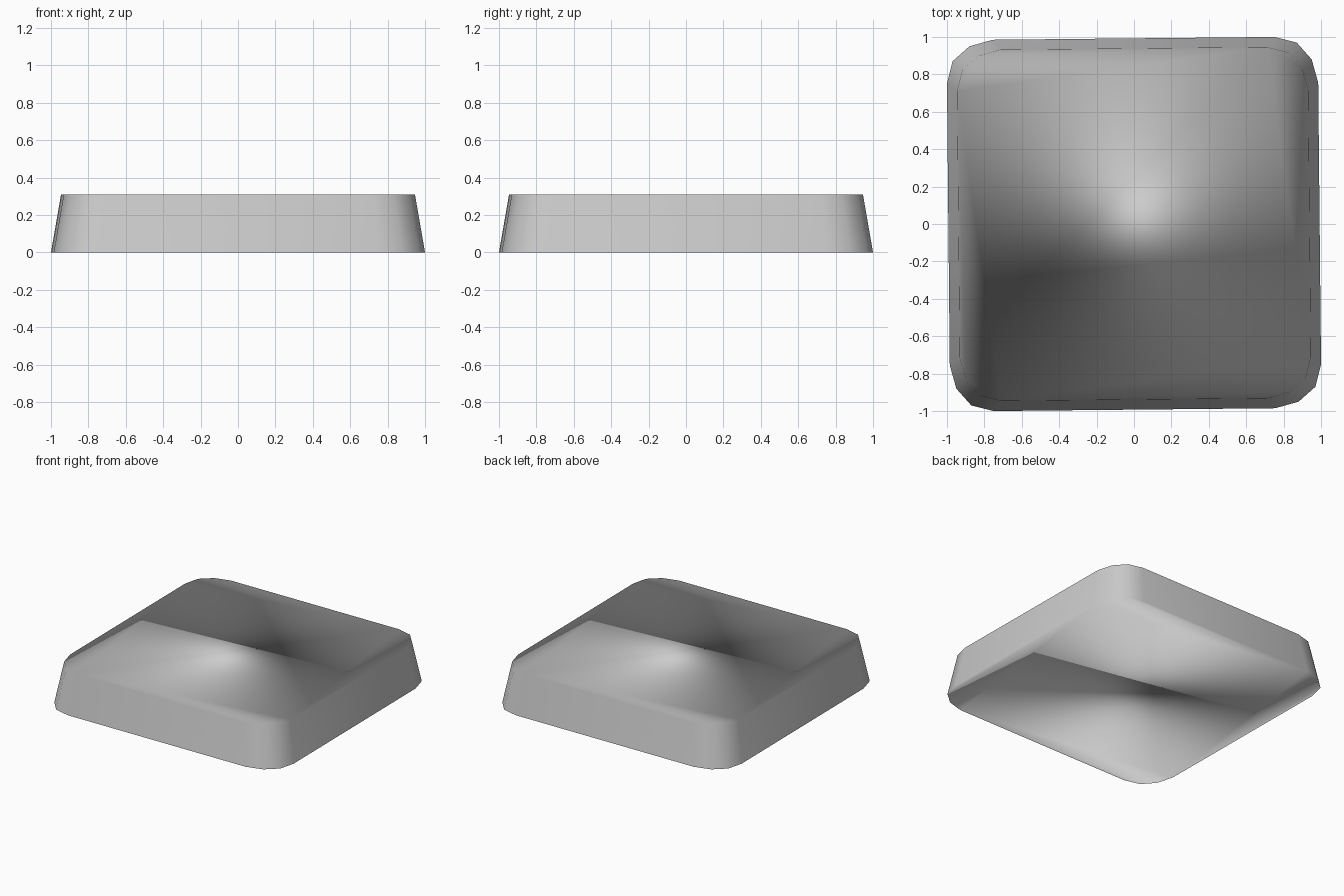
import bpy
import bmesh
from mathutils import Vector

cube = bpy.data.objects.get("Cube")
if cube:
    bpy.data.objects.remove(cube, do_unlink=True)

HEIGHT = 0.31
TOP_SCALE = 0.946

# One chamfered corner, turned four times for the full outline
outline = []
corner = [(0.75, 1.0), (0.87, 0.97), (0.95, 0.88), (0.985, 0.755)]
for turn in range(4):
    outline += corner
    corner = [(y, -x) for x, y in corner]
outline.reverse()  # counter-clockwise from above

# Tapered side walls
bm = bmesh.new()
lower = [bm.verts.new((x, y, 0)) for x, y in outline]
upper = [bm.verts.new((x * TOP_SCALE, y * TOP_SCALE, HEIGHT)) for x, y in outline]
count = len(outline)
for i in range(count):
    j = (i + 1) % count
    bm.faces.new((lower[i], lower[j], upper[j], upper[i]))

# Smooth normals taken from the walls alone, before the caps are added
bm.normal_update()
wall_normals = [Vector(v.normal) for v in bm.verts]

# Flat top and bottom
bm.faces.new(upper)
bm.faces.new(lower[::-1])
for face in bm.faces:
    face.smooth = True

mesh = bpy.data.meshes.new("rounded_block")
bm.to_mesh(mesh)
bm.free()
mesh.normals_split_custom_set_from_vertices(wall_normals)

block = bpy.data.objects.new("rounded_block", mesh)
bpy.context.collection.objects.link(block)

# Plain grey finish
grey = bpy.data.materials.new("light_grey")
grey.use_nodes = True
colour = (0.6, 0.6, 0.6, 1.0)
grey.diffuse_color = colour
grey.node_tree.nodes["Principled BSDF"].inputs["Base Color"].default_value = colour
mesh.materials.append(grey)
